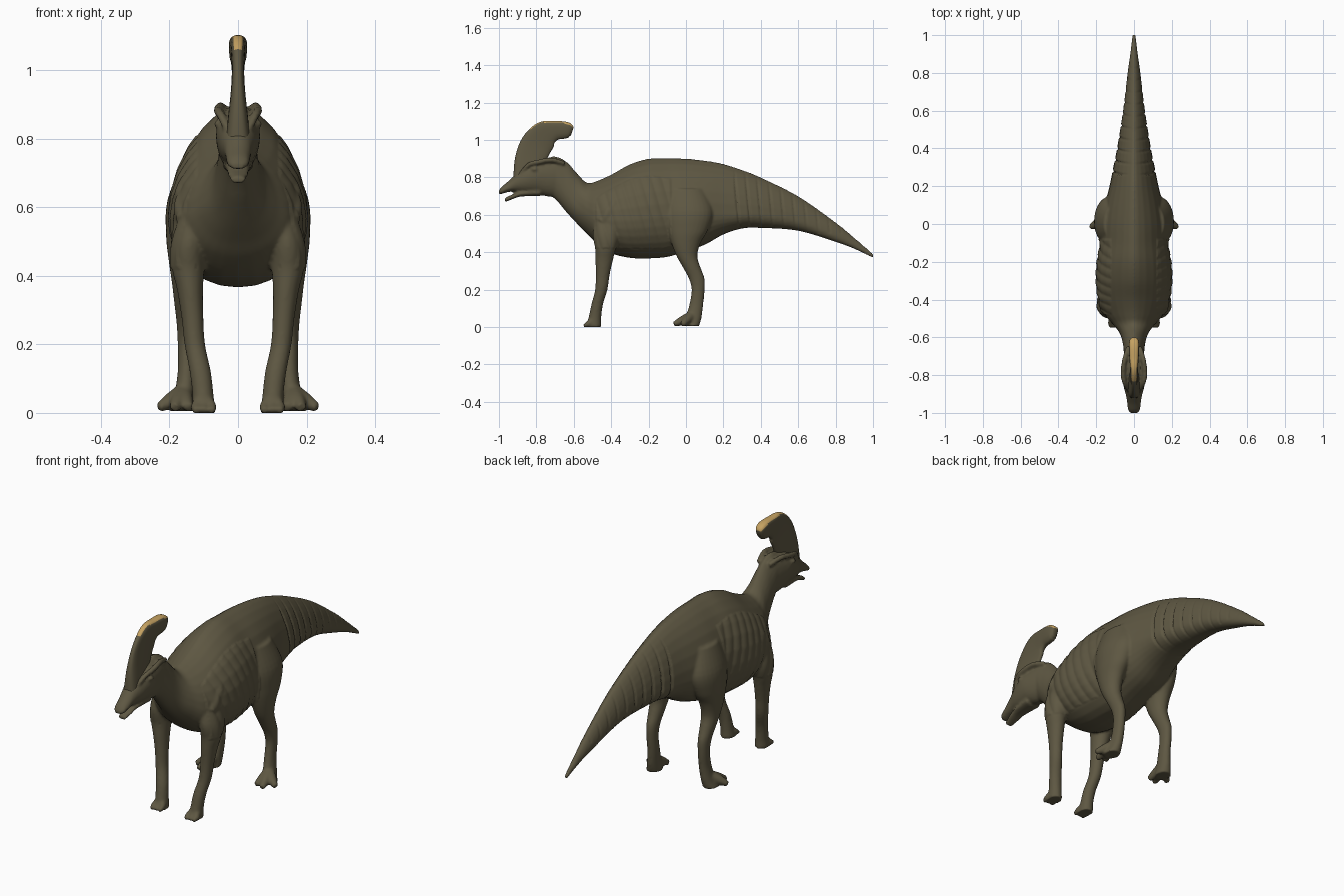
import bpy, bmesh, math
from mathutils import Vector

if "Cube" in bpy.data.objects:
    bpy.data.objects.remove(bpy.data.objects["Cube"])

def material(name, col):
    m = bpy.data.materials.new(name)
    m.diffuse_color = (*col, 1)
    m.use_nodes = True
    m.node_tree.nodes["Principled BSDF"].inputs["Base Color"].default_value = m.diffuse_color
    return m

OLIVE = material("olive_skin", (0.112, 0.096, 0.055))
TAN = material("tan_crest_edge", (0.56, 0.36, 0.12))
SEG = 28
ANG = [2 * math.pi * i / SEG for i in range(SEG)]

def spow(v, p):
    return math.copysign(abs(v) ** p, v)

def spline(rows, n=5):
    """Catmull-Rom through rows of numbers."""
    out = []
    for i in range(len(rows) - 1):
        a, b, c, d = rows[max(i - 1, 0)], rows[i], rows[i + 1], rows[min(i + 2, len(rows) - 1)]
        for k in range(n):
            t = k / n
            out.append([0.5 * (2 * q + (r - p) * t + (2 * p - 5 * q + 4 * r - s) * t * t
                               + (3 * q - p - 3 * r + s) * t ** 3) for p, q, r, s in zip(a, b, c, d)])
    return out + [list(rows[-1])]

def loft(bm, rings):
    vs = [[bm.verts.new(p) for p in r] for r in rings]
    faces = [bm.faces.new(vs[0]), bm.faces.new(vs[-1])]
    for a, b in zip(vs, vs[1:]):
        for i in range(SEG):
            j = (i + 1) % SEG
            faces.append(bm.faces.new((a[i], a[j], b[j], b[i])))
    bmesh.ops.recalc_face_normals(bm, faces=faces)

def trunk(bm, rows, p_top):
    """Upright slices: y, bottom, top, half width, height of widest point."""
    rings = []
    for y, zb, zt, w, zw in spline(rows):
        ring = []
        for a in ANG:
            c, s = math.cos(a), math.sin(a)
            x = w * spow(c, p_top if s > 0 else 0.9)
            ring.append((x, y, zw + s * ((zt - zw) if s > 0 else (zw - zb))))
        rings.append(ring)
    loft(bm, rings)

def limb(bm, rows, side):
    """Level slices: z, x, y, radius x, radius y."""
    loft(bm, [[(side * (x + rx * math.cos(a)), y + ry * math.sin(a), z) for a in ANG]
              for z, x, y, rx, ry in spline(rows)])

def tube(bm, pts, side):
    """Round tube: x, y, z, radius."""
    rows = spline(pts)
    rings = []
    for i, (x, y, z, r) in enumerate(rows):
        t = Vector(rows[min(i + 1, len(rows) - 1)][:3]) - Vector(rows[max(i - 1, 0)][:3])
        u = t.cross(Vector((0.1, 0.2, 1))).normalized()
        v = t.cross(u).normalized()
        ring = [Vector((x, y, z)) + r * (u * math.cos(a) + v * math.sin(a)) for a in ANG]
        rings.append([(side * q.x, q.y, q.z) for q in ring])
    loft(bm, rings)

def make(name, bm, *mats):
    me = bpy.data.meshes.new(name)
    bm.to_mesh(me)
    bm.free()
    ob = bpy.data.objects.new(name, me)
    bpy.context.collection.objects.link(ob)
    for m in mats:
        me.materials.append(m)
    return ob

bm = bmesh.new()

# tail, torso and neck
trunk(bm, [(1.0, .37, .392, .009, .38), (.9, .418, .478, .02, .44), (.8, .455, .56, .034, .49),
           (.6, .515, .70, .058, .57), (.4, .53, .80, .09, .60), (.3, .527, .84, .11, .60),
           (.2, .495, .872, .13, .60), (.1, .44, .89, .155, .60), (0, .405, .90, .172, .60),
           (-.1, .375, .903, .178, .59), (-.2, .367, .90, .195, .58), (-.3, .37, .87, .20, .57),
           (-.4, .395, .815, .187, .57), (-.48, .45, .78, .155, .57), (-.53, .50, .772, .112, .60),
           (-.58, .55, .82, .075, .64), (-.64, .615, .885, .058, .72), (-.70, .685, .912, .052, .80),
           (-.76, .72, .90, .04, .80)], 1.35)

# head with upper beak, and lower jaw
trunk(bm, [(-.63, .66, .86, .035, .77), (-.68, .69, .90, .05, .79), (-.75, .70, .90, .061, .80),
           (-.80, .713, .89, .064, .81), (-.86, .718, .86, .055, .79), (-.91, .725, .82, .042, .77),
           (-.95, .722, .78, .036, .745), (-.985, .712, .75, .032, .728), (-1.0, .71, .73, .02, .72)], 1.0)
trunk(bm, [(-.78, .70, .75, .045, .72), (-.88, .698, .728, .036, .713),
           (-.93, .683, .708, .03, .695), (-.968, .667, .69, .02, .678)], 0.9)

FRONT_LEG = [(.62, .12, -.39, .045, .09), (.50, .142, -.42, .05, .078), (.42, .145, -.43, .047, .056),
             (.36, .14, -.437, .038, .047), (.28, .133, -.445, .032, .037), (.20, .126, -.453, .03, .033),
             (.12, .11, -.475, .031, .031), (.05, .102, -.487, .031, .034), (0, .10, -.495, .035, .042)]
HIND_LEG = [(.74, .10, .0, .06, .10), (.62, .128, .015, .078, .13), (.52, .145, .01, .065, .108),
            (.45, .15, .0, .053, .078), (.38, .15, .005, .043, .056), (.32, .15, .03, .036, .047),
            (.26, .15, .057, .029, .042), (.20, .15, .065, .026, .035), (.12, .15, .055, .026, .037),
            (.05, .157, .04, .03, .043), (.005, .165, .025, .038, .045)]
for s in (1, -1):
    limb(bm, FRONT_LEG, s)
    limb(bm, HIND_LEG, s)
    # front hoof toes
    for x in (.078, .10, .122):
        tube(bm, [(.10, -.49, .045, .02), (x, -.52, .018, .016), (x, -.548, .007, .009)], s)
    # spread hind toes
    for x, y in ((.142, -.055), (.185, -.065), (.232, -.018)):
        tube(bm, [(.16, .03, .06, .026), (.5 * (x + .165), .5 * (y + .02), .034, .023),
                  (x, y, .015, .013)], s)
    # brow ridge, eye and shoulder blade
    tube(bm, [(.03, -.88, .825, .010), (.05, -.84, .868, .012), (.058, -.79, .882, .013),
              (.05, -.72, .893, .013), (.03, -.65, .875, .012)], s)
    tube(bm, [(.052, -.825, .84, .007), (.058, -.81, .843, .012), (.056, -.795, .84, .007)], s)
    tube(bm, [(.15, -.45, .56, .03), (.145, -.39, .64, .035), (.12, -.33, .73, .02)], s)

# fuse everything into one smooth skin
body = make("body", bm, OLIVE)
rm = body.modifiers.new("fuse", 'REMESH')
rm.mode = 'VOXEL'
rm.voxel_size = 0.0068
sm = body.modifiers.new("soften", 'SMOOTH')
sm.factor, sm.iterations = 0.5, 4
deps = bpy.context.evaluated_depsgraph_get()
skin = bpy.data.meshes.new_from_object(body.evaluated_get(deps))
body.modifiers.clear()
body.data = skin
skin.materials.clear()
skin.materials.append(OLIVE)

# skin folds: tail grooves, flank ribs, flat soles
for v in skin.vertices:
    x, y, z = v.co
    if .26 < y < .85 and z > .5:
        v.co.x *= 1 - 0.09 * max(0, math.cos((y - .28 + .1 * (z - .6)) * 2 * math.pi / .06)) ** 6
    if -.48 < y < -.08 and z > .42 and abs(x) > .12:
        v.co.x += math.copysign(.005 * math.sin((y + .3 * z) * 2 * math.pi / .11), x)
    v.co.z = max(z, 0)
skin.polygons.foreach_set("use_smooth", [True] * len(skin.polygons))
skin.polygons.foreach_set("material_index", [0] * len(skin.polygons))

# backward-curling head crest: y, z, half depth, half width
rows = spline([(-.875, .775, .05, .036), (-.85, .85, .072, .03), (-.825, .92, .083, .022),
               (-.795, .98, .084, .018), (-.75, 1.03, .075, .020), (-.70, 1.05, .052, .024),
               (-.65, 1.053, .046, .026), (-.622, 1.05, .038, .023), (-.608, 1.046, .022, .014)], 6)
rings = []
for i, (y, z, h, w) in enumerate(rows):
    a, b = rows[max(i - 1, 0)], rows[min(i + 1, len(rows) - 1)]
    t = Vector((0, b[0] - a[0], b[1] - a[1])).normalized()
    n = Vector((0, -t.z, t.y))
    flare = .22 * min(1, max(0, (z - .95) / .08))
    rings.append([Vector((0, y, z)) + n * h * spow(math.sin(g), .7)
                  + Vector((w * spow(math.cos(g), .7) * (1 + flare * math.sin(g)), 0, 0)) for g in ANG])
bm = bmesh.new()
loft(bm, rings)
for f in bm.faces:
    c, n = f.calc_center_median(), f.normal
    f.smooth = True
    # tan band along the outer top edge and tip
    if c.y > -.835 and c.z > 1.035 and n.z + .5 * max(n.y, 0) > .5:
        f.material_index = 1
crest = make("head_crest", bm, OLIVE, TAN)
